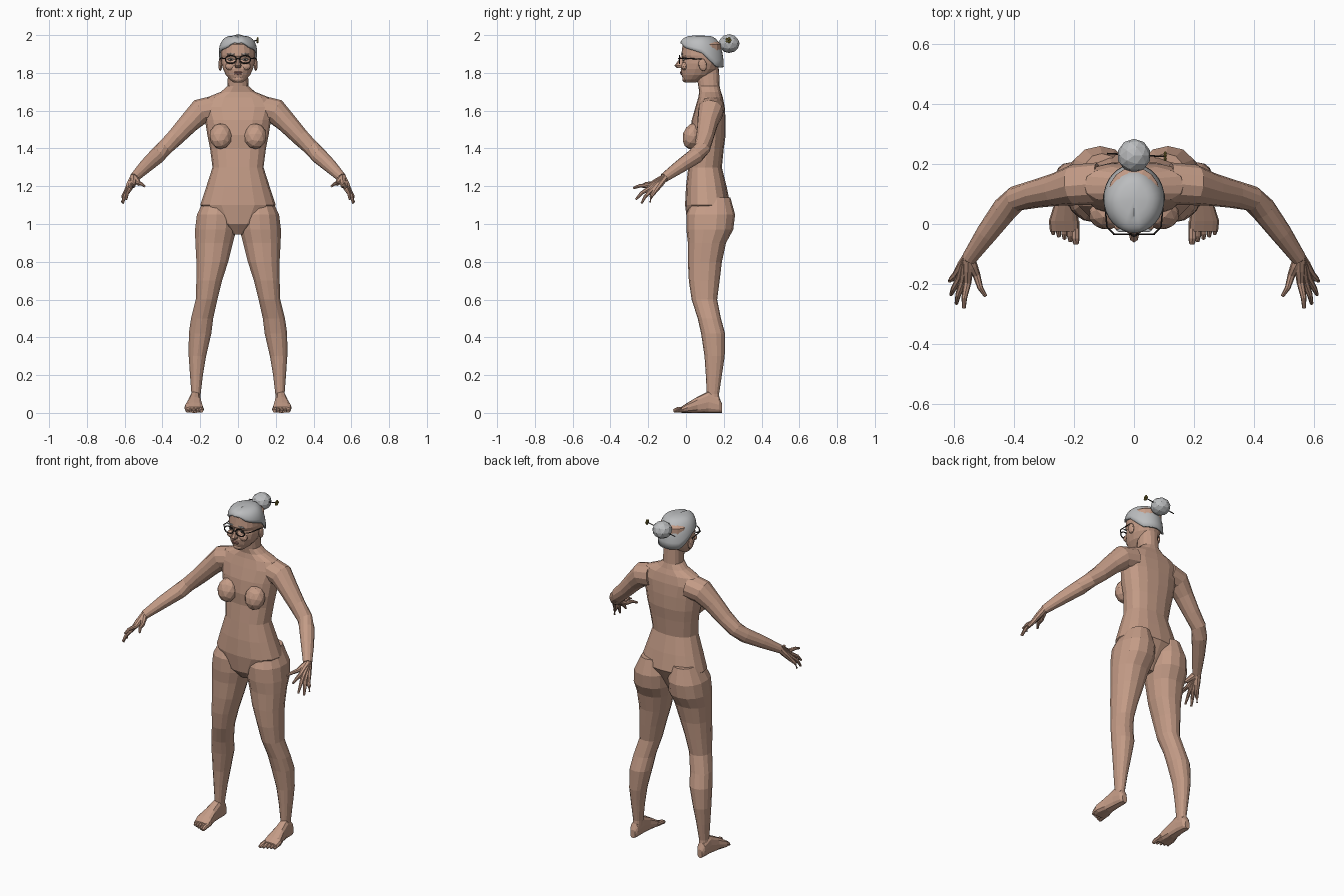
import bpy, bmesh, math
from mathutils import Vector, Matrix

old = bpy.data.objects.get("Cube")
if old:
    bpy.data.objects.remove(old, do_unlink=True)


def material(name, rgb):
    m = bpy.data.materials.new(name)
    m.use_nodes = True
    m.diffuse_color = (*rgb, 1)
    m.node_tree.nodes["Principled BSDF"].inputs["Base Color"].default_value = (*rgb, 1)
    return m


skin = material("skin", (.55, .33, .24))
lip = material("lips", (.38, .18, .15))
grey = material("grey_hair", (.5, .51, .52))
frame = material("dark_frame", (.025, .02, .018))
gold = material("pin_gold", (.24, .19, .04))
white = material("eye_white", (.6, .56, .52))


def finish(name, bm, mat, mirror=False, smooth=False):
    bmesh.ops.recalc_face_normals(bm, faces=bm.faces)
    me = bpy.data.meshes.new(name)
    bm.to_mesh(me)
    bm.free()
    me.materials.append(mat)
    ob = bpy.data.objects.new(name, me)
    bpy.context.collection.objects.link(ob)
    if mirror:
        ob.modifiers.new("Mirror", 'MIRROR').use_mirror_merge = False
    if smooth:
        bpy.ops.object.select_all(action='DESELECT')
        ob.select_set(True)
        bpy.context.view_layer.objects.active = ob
        bpy.ops.object.shade_smooth_by_angle(angle=math.radians(40))
    return ob


def loft(bm, rings, sides=14, power=1.0):
    """Skin rings given as (centre, half axis u, half axis v)."""
    loops = []
    for c, u, v in rings:
        loop = []
        for i in range(sides):
            a = math.tau * i / sides
            s, k = math.sin(a), math.cos(a)
            p = Vector(c) + Vector(u) * math.copysign(abs(s) ** power, s) \
                + Vector(v) * math.copysign(abs(k) ** power, k)
            loop.append(bm.verts.new(p))
        loops.append(loop)
    for a, b in zip(loops, loops[1:]):
        for i in range(sides):
            j = (i + 1) % sides
            bm.faces.new((a[i], a[j], b[j], b[i]))
    bm.faces.new(loops[0])
    bm.faces.new(loops[-1])


def level(z, x0, x1, y0, y1):
    return (((x0 + x1) / 2, (y0 + y1) / 2, z), ((x1 - x0) / 2, 0, 0), (0, (y0 - y1) / 2, 0))


def tube(bm, path, sides=8):
    """Tapered tube through (x, y, z, radius) points."""
    pts = [Vector(p[:3]) for p in path]
    rings = []
    for i, p in enumerate(path):
        d = (pts[min(i + 1, len(pts) - 1)] - pts[max(i - 1, 0)]).normalized()
        ref = Vector((0, 0, 1)) if abs(d.z) < .9 else Vector((0, 1, 0))
        u = d.cross(ref).normalized()
        rings.append((pts[i], u * p[3], u.cross(d) * p[3]))
    loft(bm, rings, sides)


def ball(bm, centre, scale, turn=0, sub=2):
    m = Matrix.Translation(centre) @ Matrix.Rotation(turn, 4, 'X') @ Matrix.Diagonal((*scale, 1))
    bmesh.ops.create_icosphere(bm, subdivisions=sub, radius=1, matrix=m)


# Torso and neck: height, half width, front, back
bm = bmesh.new()
torso = [(.945, .03, .05, .15), (1.0, .11, .008, .18), (1.1, .2, -.005, .235),
         (1.2, .167, 0, .215), (1.3, .135, .012, .19), (1.4, .148, .025, .2),
         (1.47, .162, .02, .21), (1.55, .175, .03, .21), (1.62, .2, .05, .205),
         (1.67, .165, .065, .195), (1.7, .09, .07, .185), (1.73, .056, .065, .178),
         (1.82, .052, .05, .175)]
loft(bm, [level(z, -w, w, f, b) for z, w, f, b in torso], 16, .85)
finish("torso", bm, skin)

# Chest
bm = bmesh.new()
ball(bm, (.092, .032, 1.465), (.06, .05, .07), -.25)
finish("chest", bm, skin, True)

# Legs: height, inner, outer, front, back
bm = bmesh.new()
leg = [(1.14, .04, .175, .04, .235), (1.05, .006, .22, .002, .26), (.97, .006, .23, .002, .25),
       (.9, .025, .228, .01, .212), (.8, .05, .222, .01, .19), (.7, .083, .222, .015, .178),
       (.6, .108, .225, .03, .165), (.5, .13, .25, .062, .185), (.42, .14, .262, .08, .207),
       (.3, .168, .262, .098, .205), (.2, .185, .255, .105, .19), (.1, .197, .247, .11, .175),
       (.04, .2, .25, .11, .18)]
loft(bm, [level(*r) for r in leg], 14, .9)
finish("legs", bm, skin, True)

# Feet: depth, inner, outer, top
bm = bmesh.new()
foot = [(.19, .21, .242, .05), (.175, .2, .252, .085), (.12, .197, .256, .115),
        (.06, .192, .268, .085), (.01, .184, .284, .055), (-.025, .182, .28, .032)]
loft(bm, [(((a + b) / 2, y, t / 2), ((b - a) / 2, 0, 0), (0, 0, t / 2))
          for y, a, b, t in foot], 12, .75)
for i in range(5):
    x, r = .195 + .019 * i, .014 if i == 0 else .0095
    tip = -.062 + .008 * i
    tube(bm, [(x, .01, .022, r), (x, tip + .015, .016, r), (x - .002, tip - .004, r * .7, r * .65)])
finish("feet", bm, skin, True)

# Arms
bm = bmesh.new()
tube(bm, [(.12, .135, 1.61, .07), (.2, .13, 1.595, .068), (.26, .115, 1.535, .055),
          (.33, .1, 1.46, .047), (.392, .085, 1.4, .043), (.43, .05, 1.36, .043),
          (.49, -.03, 1.305, .036), (.55, -.115, 1.245, .025)], 12)
finish("arms", bm, skin, True)

# Hands: knuckle and tip of each finger
bm = bmesh.new()
fingers = [((.555, -.195, 1.203), (.567, -.28, 1.19)), ((.57, -.192, 1.19), (.592, -.265, 1.13)),
           ((.582, -.183, 1.178), (.61, -.235, 1.11)), ((.592, -.168, 1.17), (.615, -.19, 1.115)),
           ((.525, -.17, 1.215), (.495, -.24, 1.2))]
wrist = Vector((.553, -.11, 1.248))
for knuckle, tip in fingers:
    k, t = Vector(knuckle), Vector(tip)
    bend = k.lerp(t, .55) + Vector((.004, -.004, .006))
    tube(bm, [(*wrist, .019), (*wrist.lerp(k, .5), .018), (*k, .013), (*bend, .0095), (*t, .006)])
finish("hands", bm, skin, True)

# Head: height, half width, front, back
bm = bmesh.new()
head = [(1.748, .022, -.005, .05), (1.765, .045, -.016, .09), (1.79, .066, -.024, .14),
        (1.82, .08, -.028, .17), (1.85, .088, -.022, .182), (1.872, .09, -.014, .186),
        (1.893, .092, -.025, .188), (1.95, .088, -.018, .188), (1.982, .055, .02, .15)]
loft(bm, [level(z, -w, w, f, b) for z, w, f, b in head], 18, .93)
ball(bm, (0, -.006, 1.768), (.028, .014, .018))
finish("head", bm, skin)

# Nose, cheeks and ears
bm = bmesh.new()
loft(bm, [level(1.888, -.009, .009, -.028, 0), level(1.86, -.011, .011, -.045, 0),
          level(1.838, -.018, .018, -.062, 0), level(1.826, -.014, .014, -.05, 0)], 8)
finish("nose", bm, skin)
bm = bmesh.new()
ball(bm, (.042, -.008, 1.835), (.026, .017, .022))
finish("cheeks", bm, skin, True)
bm = bmesh.new()
ball(bm, (.094, .088, 1.843), (.01, .022, .034), .2)
finish("ears", bm, skin, True)

# Lips, eyes, pupils and brows
bm = bmesh.new()
ball(bm, (0, -.027, 1.803), (.024, .006, .005))
ball(bm, (0, -.025, 1.795), (.02, .006, .005))
finish("lips", bm, lip)
for name, mat, y, z, size in [("eyes", white, -.012, 1.871, (.015, .006, .007)),
                              ("pupils", frame, -.017, 1.871, (.006, .003, .006)),
                              ("brows", grey, -.021, 1.9, (.022, .006, .004))]:
    bm = bmesh.new()
    ball(bm, (.038, y, z), size)
    finish(name, bm, mat, True)

# Spectacles: oval rims, bridge and side arms
bm = bmesh.new()
rim = []
for i in range(21):
    a = math.tau * i / 20
    rim.append((.038 + .029 * math.cos(a), -.034, 1.871 + .021 * math.sin(a), .0035))
tube(bm, rim, 6)
tube(bm, [(0, -.04, 1.877, .0035), (.01, -.036, 1.875, .0035)], 6)
tube(bm, [(.066, -.034, 1.876, .003), (.09, -.01, 1.878, .003), (.099, .085, 1.872, .003)], 6)
finish("spectacles", bm, frame, True)

# Hair cap with a centre parting and a longer nape
bm = bmesh.new()
seg, steps = 32, 7
loops = []
for j in range(steps):
    t = j / steps * math.pi / 2
    loop = []
    for i in range(seg):
        a = math.tau * i / seg
        front = math.cos(a)
        low = 1.905 + .035 * front if front > 0 else 1.905 + .075 * max(-1, front * 1.4)
        low += .022 * max(0, front - .8) / .2
        r = math.cos(t) ** .55
        z = low + (1.998 - low) * math.sin(t)
        if i == 0:
            z -= .006
        loop.append(bm.verts.new((.102 * math.sin(a) * r, .085 - .115 * front * r, z)))
    loops.append(loop)
top = bm.verts.new((0, .085, 1.998))
for a, b in zip(loops, loops[1:]):
    for i in range(seg):
        j = (i + 1) % seg
        bm.faces.new((a[i], a[j], b[j], b[i]))
for i in range(seg):
    bm.faces.new((loops[-1][i], loops[-1][(i + 1) % seg], top))
hair = finish("hair", bm, grey, smooth=True)
shell = hair.modifiers.new("Thickness", 'SOLIDIFY')
shell.thickness = .01

# Bun
bm = bmesh.new()
ball(bm, (0, .228, 1.955), (.056, .056, .05))
finish("hair_bun", bm, grey)

# Hair pin with a flower end
bm = bmesh.new()
tube(bm, [(-.09, .235, 1.94, .003), (.1, .225, 1.972, .003)], 6)
finish("hair_pin", bm, frame)
bm = bmesh.new()
for i in range(5):
    a = math.tau * i / 5
    ball(bm, (.104, .225 + .01 * math.cos(a), 1.973 + .01 * math.sin(a)), (.006, .008, .008), sub=1)
finish("pin_flower", bm, gold)
